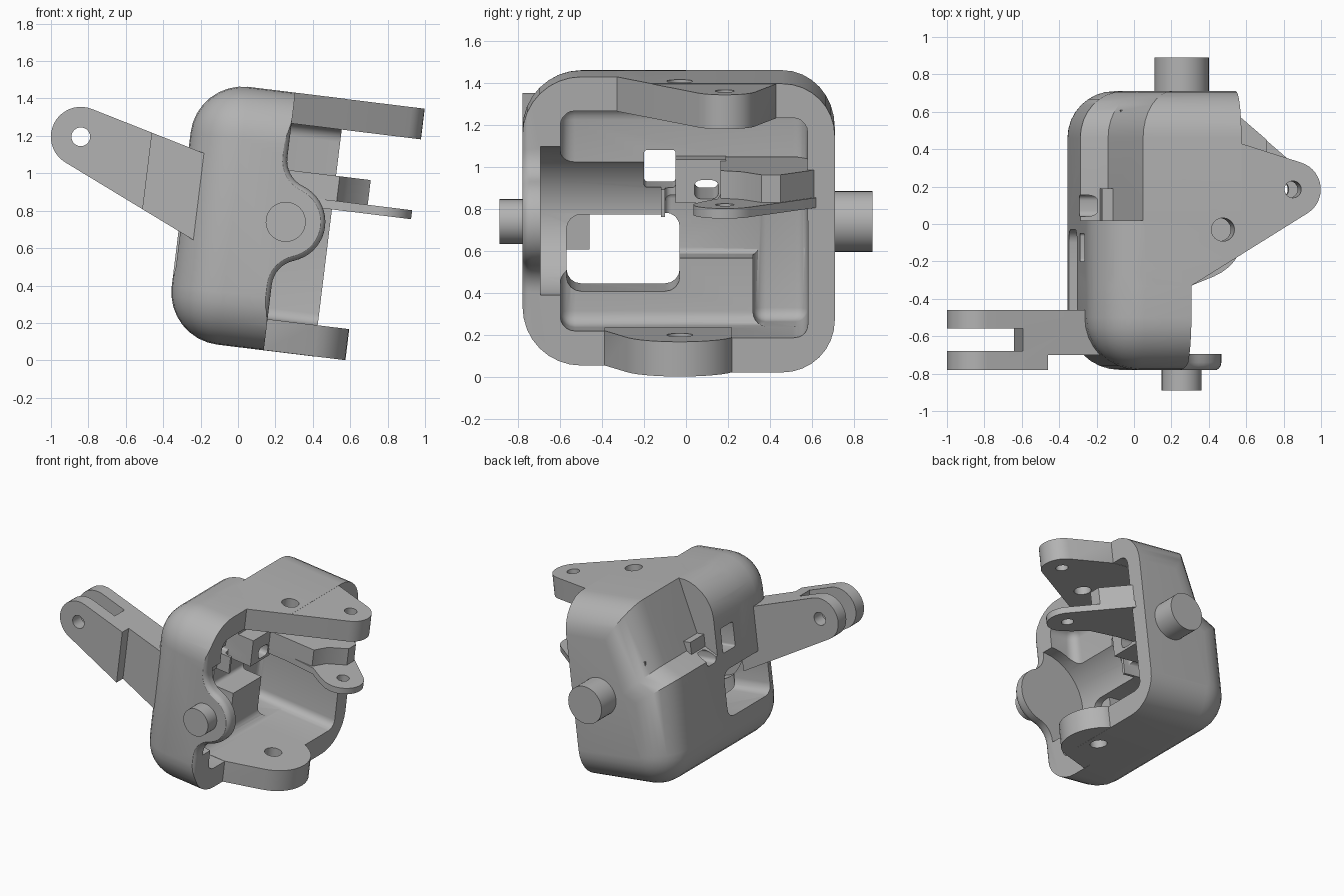
import bpy, bmesh, math
from mathutils import Matrix

if "Cube" in bpy.data.objects:
    bpy.data.objects.remove(bpy.data.objects["Cube"], do_unlink=True)

TILT = Matrix.Rotation(math.radians(7), 4, 'Y')

grey = bpy.data.materials.new("cast grey")
grey.use_nodes = True
grey.diffuse_color = (0.45, 0.45, 0.45, 1)
grey.node_tree.nodes["Principled BSDF"].inputs["Base Color"].default_value = (0.45, 0.45, 0.45, 1)


def make(name, bm):
    bmesh.ops.recalc_face_normals(bm, faces=bm.faces[:])
    mesh = bpy.data.meshes.new(name)
    bm.to_mesh(mesh)
    bm.free()
    mesh.materials.append(grey)
    obj = bpy.data.objects.new(name, mesh)
    bpy.context.collection.objects.link(obj)
    return obj


def arc(cx, cy, r, a, b, n=14):
    angles = [math.radians(a + (b - a) * i / n) for i in range(n + 1)]
    return [(cx + r * math.cos(t), cy + r * math.sin(t)) for t in angles]


def circle(cx, cy, r):
    return arc(cx, cy, r, 0, 360, 40)[:-1]


def prism(name, pts, axis, a, b, rounding=0, seg=4):
    """Extrude a closed outline along y or z from a to b; the end at a may be rounded."""
    bm = bmesh.new()
    place = (lambda p, h: (p[0], h, p[1])) if axis == 'y' else (lambda p, h: (p[0], p[1], h))
    lo = [bm.verts.new(place(p, a)) for p in pts]
    hi = [bm.verts.new(place(p, b)) for p in pts]
    end = bm.faces.new(lo)
    bm.faces.new(hi[::-1])
    for i in range(len(pts)):
        j = (i + 1) % len(pts)
        bm.faces.new((lo[i], hi[i], hi[j], lo[j]))
    if rounding:
        bmesh.ops.recalc_face_normals(bm, faces=bm.faces[:])
        bmesh.ops.bevel(bm, geom=end.edges[:], offset=rounding, segments=seg,
                        profile=0.5, affect='EDGES')
    return make(name, bm)


def box(name, x, y, z, r=0, seg=5):
    """Box given by its ranges, with rounded edges of radius r."""
    bm = bmesh.new()
    bmesh.ops.create_cube(bm, size=1)
    for v in bm.verts:
        v.co = [(s[0] + s[1]) / 2 + c * (s[1] - s[0]) for s, c in zip((x, y, z), v.co)]
    if r:
        bmesh.ops.bevel(bm, geom=bm.edges[:], offset=r, segments=seg, profile=0.5, affect='EDGES')
    return make(name, bm)


def combine(obj, other, op='DIFFERENCE'):
    mod = obj.modifiers.new("combine", 'BOOLEAN')
    mod.operation, mod.solver, mod.object = op, 'EXACT', other
    bpy.context.view_layer.update()
    graph = bpy.context.evaluated_depsgraph_get()
    mesh = bpy.data.meshes.new_from_object(obj.evaluated_get(graph))
    obj.modifiers.clear()
    obj.data = mesh
    bpy.data.objects.remove(other, do_unlink=True)


LOW, HIGH = .07, 1.458


def shell(name):
    return box(name, (-.4, 1.2), (-.78, .71), (LOW, HIGH), .28, 8)


# Middle of the housing, trimmed to its slanted rim
housing = shell("housing")
rim = [(-1, -.33), (.13, -.33), (.40, -.163), (.40, .02), (-1, .02)]
combine(housing, prism("rim_trim", rim, 'z', -.5, 2), 'INTERSECT')

# Back of the housing: sloped relief above a ledge, rounded towards the back
back_profile = [(.40, HIGH), (-.13, HIGH), (-.26, .98), (-.40, .90)] \
    + arc(-.12, LOW + .28, .28, 180, 270, 8) + [(.40, LOW)]
back_profile = [(1.0 if x == .40 else x, z) for x, z in back_profile]
back = prism("back_shell", back_profile, 'y', .71, 0, .25, 8)
combine(back, box("back_trim", (-1, .40), (-1, 1), (-1, 2)), 'INTERSECT')
combine(housing, back, 'UNION')

# Front wall with a rounded lobe around the pivot
PX, PZ = .163, .766
lower = arc(.28, PZ - .343, .15, 180, 109, 8)
lobe = arc(PX, PZ, .212, -71, 71, 18)[1:-1]
upper = arc(.28, PZ + .343, .15, 251, 180, 8)
outline = [(-.7, -.3), (.13, -.3)] + lower + lobe + upper + [(.13, 1.8), (-.7, 1.8)]
front_wall = shell("front_wall")
combine(front_wall, prism("front_trim", outline, 'y', -.785, -.25, .045), 'INTERSECT')
combine(housing, front_wall, 'UNION')

# Cavity: shallow over the full width, deeper behind and in the middle
for x, y, z, r in [
    (-.09, (-.6, .58), (.236, 1.294), .07),
    (-.28, (.32, .581), (.238, .86), .06),
    (-.27, (-.1, .575), (.56, .855), .03),
    (-.16, (-.1, .577), (.58, 1.045), .03),
]:
    combine(housing, box("cavity", (x, 2), y, z, r))
# Round pocket about the pivot axis
combine(housing, prism("pocket", circle(PX, PZ, .36), 'y', -.695, -.12))
# Block inside the closed side, then the windows through it
combine(housing, box("inner_block", (-.3, .04), (-.05, .19), (.84, 1.05)), 'UNION')
for y, z, r in [((-.57, -.03), (.40, .757), .07),
                ((-.2, -.05), (.89, 1.08), .015),
                ((.04, .155), (.86, .95), .03)]:
    combine(housing, box("window", (-.8, .12), y, z, r, 4))

# Upper and lower hinge arms
TX, TY = .677, .185
HX, HY = .30, -.03
top_pts = [(-.05, -.32), (.13, -.33)] + arc(TX, TY, .15, -58, 72.5) + [(.40, .43), (-.05, .43)]
combine(housing, prism("upper_arm", top_pts, 'z', 1.292, HIGH - .001), 'UNION')
low_pts = [(0, -.39), (.13, -.39)] + arc(HX, HY, .27, -68, 68) + [(0, .22)]
combine(housing, prism("lower_arm", low_pts, 'z', LOW + .001, .238), 'UNION')
combine(housing, prism("arm_hole", circle(HX, HY, .062), 'z', -.2, 1.8))
combine(housing, prism("tip_hole", circle(TX, TY, .045), 'z', 1.2, 1.8))

# Middle lug and the thicker bracket above it
lug_pts = [(-.2, .17), (.2, .17), (.44, .15), (.55, .08)] + arc(TX, TY, .15, -110, 51) \
    + [(.40, .62), (-.2, .62)]
lug = prism("middle_lug", lug_pts, 'z', .862, .91)
combine(lug, prism("lug_hole", circle(TX, TY, .045), 'z', .8, 1))
bracket_pts = [(-.2, .165), (.2, .165), (.42, .165), (.47, .27), (.587, .36),
               (.587, .45), (.40, .61), (-.2, .61)]
bracket = prism("middle_bracket", bracket_pts, 'z', .905, 1.043)

# Pivot pins
front_pin = prism("front_pin", circle(PX, PZ, .107), 'y', -.89, -.72)
back_pin = prism("back_pin", circle(PX, PZ, .145), 'y', .62, .89)

# Forked lever
LX, LZ = -.98, 1.084
lever_pts = arc(LX, LZ, .16, 75, 245.5, 20) + [(-.25, .58), (-.25, 1.06)]
lever = prism("forked_lever", lever_pts, 'y', -.78, -.46)
combine(lever, box("step_cut", (-.604, 0), (-1, -.70), (0, 2)))
combine(lever, box("fork_slot", (-2, -.745), (-.68, -.56), (0, 2)))
combine(lever, prism("fork_hole", circle(LX, LZ, .05), 'y', -1, 0))

# Tilt everything and set shading
for obj in (housing, lug, bracket, front_pin, back_pin, lever):
    obj.data.transform(TILT)
    bpy.ops.object.select_all(action='DESELECT')
    obj.select_set(True)
    bpy.context.view_layer.objects.active = obj
    bpy.ops.object.shade_smooth_by_angle(angle=math.radians(30))
